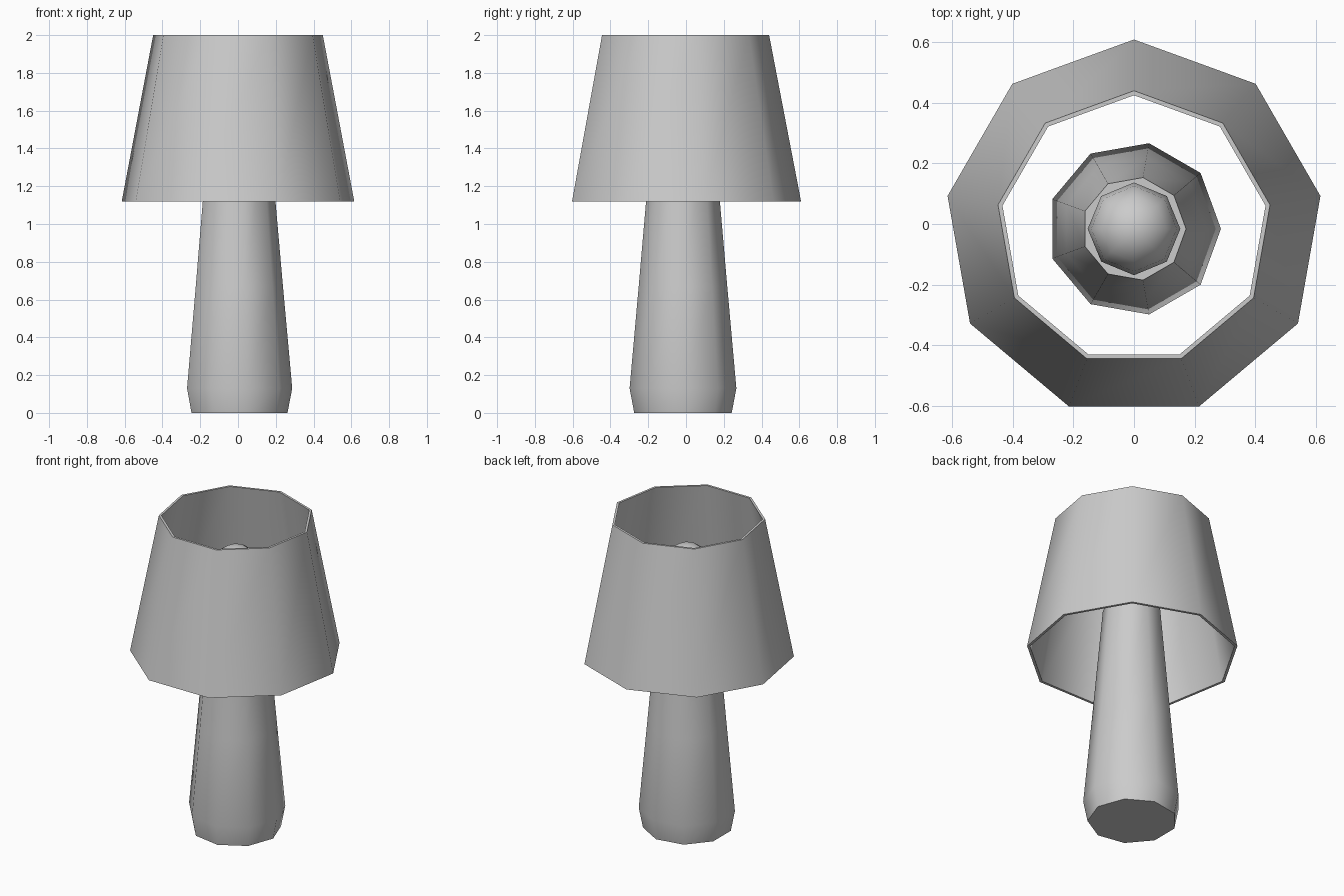
import bpy, bmesh
from math import cos, sin, pi, radians

if "Cube" in bpy.data.objects:
    bpy.data.objects.remove(bpy.data.objects["Cube"])

CY = -0.016  # common axis, offset so the nine-sided shade is centred in y


def lathe(name, profile, sides, start=0.0, closed=False):
    """Revolve (radius, z) points into a low-sided solid; closed joins last ring to first."""
    bm = bmesh.new()
    rings = []
    for r, z in profile:
        if r == 0:
            rings.append([bm.verts.new((0, CY, z))] * sides)
        else:
            rings.append([bm.verts.new((r * cos(start + 2 * pi * i / sides),
                                        CY + r * sin(start + 2 * pi * i / sides), z))
                          for i in range(sides)])
    pairs = list(zip(rings, rings[1:]))
    if closed:
        pairs.append((rings[-1], rings[0]))
    for a, b in pairs:
        for i in range(sides):
            j = (i + 1) % sides
            bm.faces.new(list(dict.fromkeys((a[i], a[j], b[j], b[i]))))
    if not closed:
        for r, ring in ((profile[0][0], rings[0]), (profile[-1][0], rings[-1])):
            if r > 0:
                bm.faces.new(ring)
    bmesh.ops.recalc_face_normals(bm, faces=bm.faces)
    mesh = bpy.data.meshes.new(name)
    bm.to_mesh(mesh)
    bm.free()
    obj = bpy.data.objects.new(name, mesh)
    bpy.context.collection.objects.link(obj)
    bpy.ops.object.select_all(action='DESELECT')
    obj.select_set(True)
    bpy.context.view_layer.objects.active = obj
    bpy.ops.object.shade_smooth_by_angle(angle=radians(50))
    return obj


# Tapered column with a chamfered foot
lathe("lamp_base", [(0.262, 0), (0.287, 0.13), (0.238, 0.67), (0.172, 1.42)], 9)

# Thin-walled open shade
lathe("lamp_shade", [(0.625, 1.12), (0.456, 2.0), (0.441, 2.0), (0.608, 1.12)],
      9, start=pi / 2, closed=True)

# Rounded bulb sitting on the column
lathe("bulb", [(0.09, 1.41), (0.115, 1.5), (0.143, 1.58), (0.153, 1.65),
               (0.141, 1.72), (0.108, 1.775), (0.058, 1.81), (0, 1.822)], 8)
